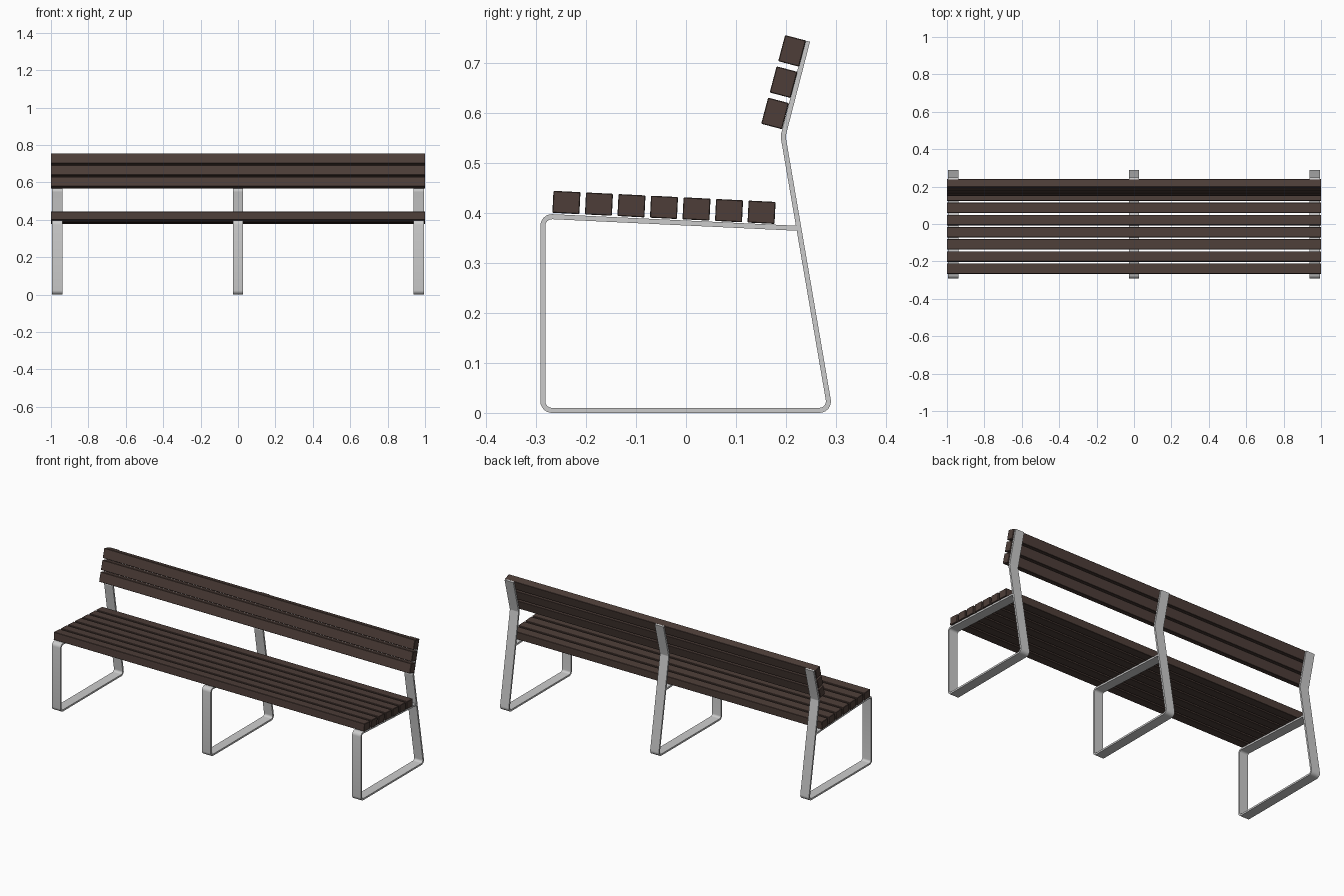
import bpy, bmesh, math
from mathutils import Vector

if "Cube" in bpy.data.objects:
    bpy.data.objects.remove(bpy.data.objects["Cube"])

wood = bpy.data.materials.new("dark_wood")
wood.diffuse_color = (0.075, 0.048, 0.04, 1)
wood.use_nodes = True
wood.node_tree.nodes["Principled BSDF"].inputs["Base Color"].default_value = wood.diffuse_color


def rounded(points, radius, steps=6):
    """Open polyline in (y, z) with every inner corner turned into an arc."""
    pts = [Vector(p) for p in points]
    out = [pts[0]]
    for a, b, c in zip(pts, pts[1:], pts[2:]):
        u, v = (a - b).normalized(), (c - b).normalized()
        half = u.angle(v) / 2
        centre = b + (u + v).normalized() * radius / math.sin(half)
        t = radius / math.tan(half)
        s, e = b + u * t - centre, b + v * t - centre
        sweep = s.angle(e)
        for i in range(steps + 1):
            f = i / steps
            out.append(centre + (s * math.sin((1 - f) * sweep)
                                 + e * math.sin(f * sweep)) / math.sin(sweep))
    return out + [pts[-1]]


def flat_bar(name, path, x, width, thick):
    """Sweep a flat bar along the path in the yz plane."""
    bm = bmesh.new()
    rings = []
    for i, p in enumerate(path):
        d0 = (p - path[max(i - 1, 0)]).normalized()
        d1 = (path[min(i + 1, len(path) - 1)] - p).normalized()
        d = (d0 + d1).normalized()
        grow = 1 / max(d.dot(d1), d.dot(d0))
        n = Vector((-d.y, d.x)) * thick / 2 * grow
        rings.append([bm.verts.new((x + sx * width / 2, p.x + sn * n.x, p.y + sn * n.y))
                      for sx, sn in ((-1, -1), (1, -1), (1, 1), (-1, 1))])
    for r, q in zip(rings, rings[1:]):
        for k in range(4):
            bm.faces.new((r[k], r[(k + 1) % 4], q[(k + 1) % 4], q[k]))
    bm.faces.new(rings[0])
    bm.faces.new(rings[-1][::-1])
    bmesh.ops.recalc_face_normals(bm, faces=bm.faces)
    me = bpy.data.meshes.new(name)
    bm.to_mesh(me)
    bm.free()
    ob = bpy.data.objects.new(name, me)
    bpy.context.collection.objects.link(ob)
    bpy.context.view_layer.objects.active = ob
    ob.select_set(True)
    bpy.ops.object.shade_smooth_by_angle(angle=math.radians(35))
    ob.select_set(False)


def slat(name, y, z, size_y, size_z, tilt):
    bpy.ops.mesh.primitive_cube_add(size=1, location=(0, y, z), rotation=(tilt, 0, 0))
    ob = bpy.context.object
    ob.name = name
    ob.scale = (2, size_y, size_z)
    bpy.ops.object.transform_apply(location=False, rotation=False, scale=True)
    bev = ob.modifiers.new("eased_edges", 'BEVEL')
    bev.width, bev.segments = 0.0015, 1
    ob.data.materials.append(wood)
    ob.select_set(False)


# Three bent steel frames: seat rail, front leg, foot, rear leg, back support
outline = rounded([(0.222, 0.369), (-0.286, 0.393), (-0.286, 0.005),
                   (0.288, 0.005), (0.194, 0.553), (0.243, 0.743)], 0.018)
for side, x in (("left", -0.966), ("middle", 0), ("right", 0.966)):
    flat_bar(side + "_frame", outline, x, 0.056, 0.01)

# Seven seat slats following the seat rail
for i in range(7):
    f = i / 6
    slat(f"seat_slat_{i + 1}", -0.239 + 0.39 * f, 0.4205 - 0.0195 * f,
         0.054, 0.044, -math.atan(0.05))

# Three backrest slats following the leaning support
for i in range(3):
    slat(f"back_slat_{i + 1}", 0.178 + 0.017 * i, 0.5985 + 0.0625 * i,
         0.043, 0.054, -math.radians(14.8))
